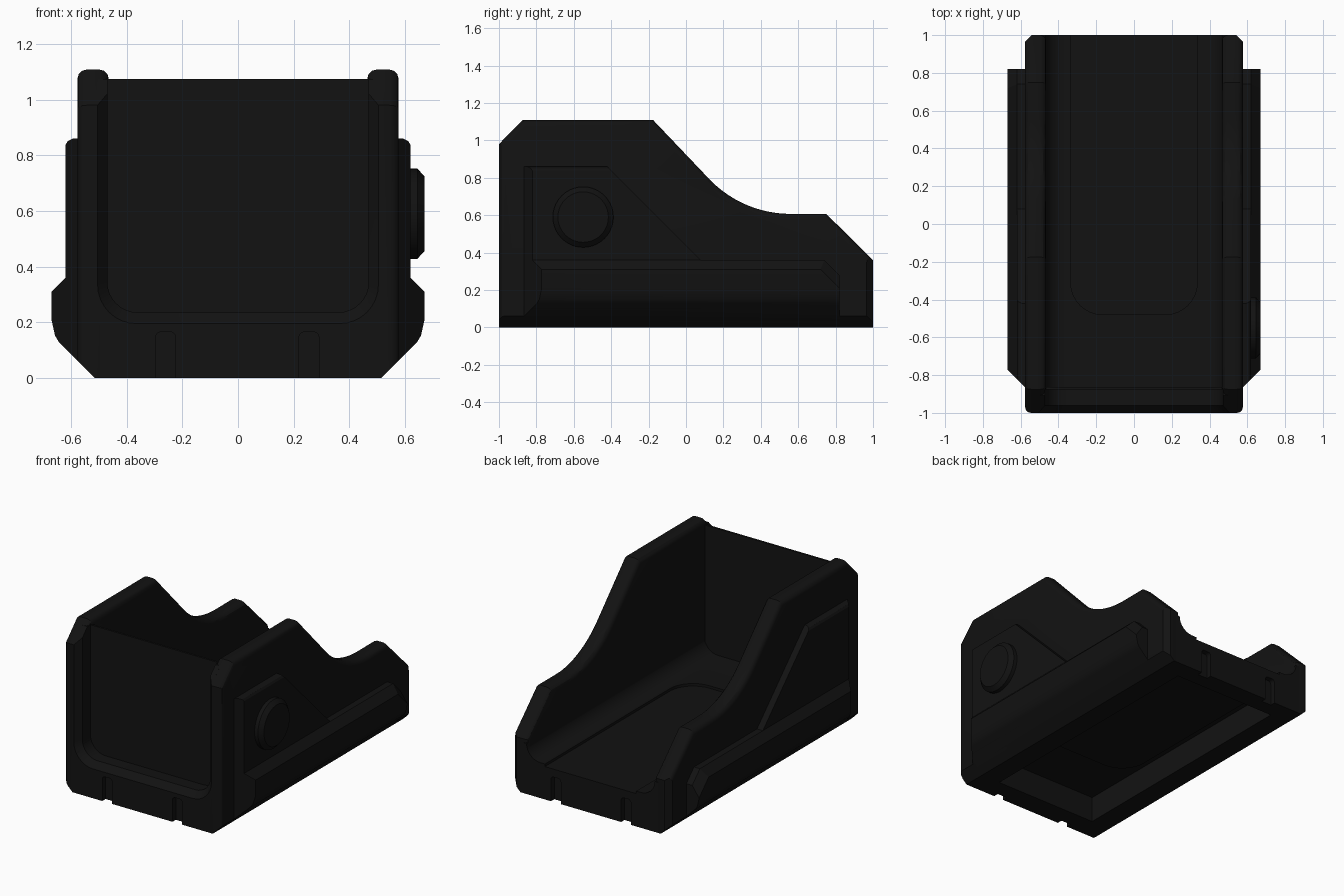
import bpy, bmesh
from math import sin, cos, pi, radians

if "Cube" in bpy.data.objects:
    bpy.data.objects.remove(bpy.data.objects["Cube"])

black = bpy.data.materials.new("black_plastic")
black.diffuse_color = (0.006, 0.006, 0.006, 1)
black.use_nodes = True
black.node_tree.nodes["Principled BSDF"].inputs["Base Color"].default_value = black.diffuse_color


def arc(cx, cy, r, a0, a1, n=8):
    return [(cx + r * cos(radians(a0 + (a1 - a0) * i / n)),
             cy + r * sin(radians(a0 + (a1 - a0) * i / n))) for i in range(n + 1)]


def place(axis, p, t):
    return {"x": (t, p[0], p[1]), "y": (p[0], t, p[1]), "z": (p[0], p[1], t)}[axis]


def loft(name, loops, planes=(), round_caps=0):
    """Solid through matching loops; optional rounded x-cap edges and plane cuts."""
    bm = bmesh.new()
    rows = [[bm.verts.new(p) for p in loop] for loop in loops]
    n = len(rows[0])
    for a, b in zip(rows, rows[1:]):
        for i in range(n):
            bm.faces.new((a[i], a[(i + 1) % n], b[(i + 1) % n], b[i]))
    bm.faces.new(rows[0][::-1])
    bm.faces.new(rows[-1])
    bmesh.ops.recalc_face_normals(bm, faces=bm.faces)
    if round_caps:
        edges = [e for e in bm.edges
                 if abs(e.verts[0].co.x - e.verts[1].co.x) < 1e-5
                 and max(v.co.z for v in e.verts) > 0.01]
        bmesh.ops.bevel(bm, geom=edges, offset=round_caps, segments=3,
                        profile=0.5, affect='EDGES', clamp_overlap=True)
    for co, no in planes:
        cut = bmesh.ops.bisect_plane(bm, geom=bm.verts[:] + bm.edges[:] + bm.faces[:],
                                     plane_co=co, plane_no=no, clear_outer=True)
        edges = [g for g in cut["geom_cut"] if isinstance(g, bmesh.types.BMEdge)]
        bmesh.ops.holes_fill(bm, edges=edges, sides=0)
    bmesh.ops.recalc_face_normals(bm, faces=bm.faces)
    me = bpy.data.meshes.new(name)
    bm.to_mesh(me)
    bm.free()
    me.materials.append(black)
    ob = bpy.data.objects.new(name, me)
    bpy.context.collection.objects.link(ob)
    return ob


def prism(name, axis, pts, lo, hi, **kw):
    return loft(name, [[place(axis, p, t) for p in pts] for t in (lo, hi)], **kw)


def box(name, x0, x1, y0, y1, z0, z1):
    return prism(name, "z", [(x0, y0), (x1, y0), (x1, y1), (x0, y1)], z0, z1)


def finish(ob, cutters=(), mirror=False):
    bpy.ops.object.select_all(action='DESELECT')
    bpy.context.view_layer.objects.active = ob
    ob.select_set(True)
    if mirror:
        m = ob.modifiers.new("mirror", 'MIRROR')
        bpy.ops.object.modifier_apply(modifier=m.name)
    for c in cutters:
        m = ob.modifiers.new("cut", 'BOOLEAN')
        m.operation, m.solver, m.object = 'DIFFERENCE', 'EXACT', c
        bpy.ops.object.modifier_apply(modifier=m.name)
    bpy.ops.object.shade_smooth_by_angle(angle=radians(30))


# Cutters: deep front recess with sloped rim, underside cavity, end notches, floor inlay
def recess_loop(hw, zb, r, y):
    pts = [(-hw, 1.3)] + arc(-hw + r, zb + r, r, 180, 270) \
        + arc(hw - r, zb + r, r, 270, 360) + [(hw, 1.3)]
    return [place("y", p, y) for p in pts]


recess = loft("recess_cutter", [recess_loop(0.505, 0.195, 0.14, -1.1),
                                recess_loop(0.505, 0.195, 0.14, -1.0),
                                recess_loop(0.47, 0.235, 0.11, -0.96),
                                recess_loop(0.47, 0.235, 0.11, -0.875)])
cavity = box("cavity_cutter", -0.375, 0.375, -0.85, 0.87, -0.1, 0.17)
notches = []
for x in (-0.26, 0.255):
    for y in (-1, 1):
        pts = [(x - 0.036, -0.1), (x + 0.036, -0.1)] \
            + arc(x + 0.016, 0.145, 0.02, 0, 90, 4) + arc(x - 0.016, 0.145, 0.02, 90, 180, 4)
        notches.append(prism("notch_cutter", "y", pts, y - 0.035, y + 0.035))
inlay_plan = [(0.335, 1.05), (-0.335, 1.05)] + arc(-0.165, -0.31, 0.17, 180, 270) \
    + arc(0.165, -0.31, 0.17, 270, 360)
inlay = prism("inlay_cutter", "z", inlay_plan, 0.218, 0.5)

# Scooped side walls with rounded edges and chamfered foot
under = ((0.515, 0, 0), (1, 0, -1))
side = [(-1, 0), (-1, 0.98), (-0.875, 1.108), (-0.175, 1.108)] \
    + arc(0.56, 1.21, 0.603, 225, 270, 12) + [(0.75, 0.607), (1, 0.36), (1, 0)]
walls = prism("side_walls", "x", side, 0.465, 0.577, round_caps=0.032,
              planes=[under, ((0.56, 0.983, 0), (1, 1, 0))])
finish(walls, [recess], mirror=True)

# Floor tray with filleted sides
half = [(0.505, 0), (0.505, 0.335), (0.47, 0.335)] + arc(0.37, 0.335, 0.1, 0, -90)
tray = prism("floor_tray", "y", half + [(-x, z) for x, z in half[::-1]], -0.87, 1)
finish(tray, [cavity, inlay] + notches)

# Thin front wall set back behind a sloped frame and a flat ledge
front = [(-1, 0), (-1, 0.98), (-0.908, 1.075), (-0.862, 1.075), (-0.862, 0)]
finish(prism("front_wall", "x", front, -0.505, 0.505), [recess] + notches[::2])

# Underside pad below the floor inlay
pad_plan = [(x, min(y, 0.87)) for x, y in inlay_plan]
finish(prism("underside_pad", "z", pad_plan, 0.16, 0.18))

# Lower side skirts, cut from a block by chamfer planes
corner = ((0.577, -0.865, 0), (1, -1, 0))
skirt = prism("side_skirts", "x",
              [(-0.87, 0), (-0.87, 0.36), (0.74, 0.36), (0.82, 0.28), (0.82, 0)],
              0.5, 0.67, planes=[under, corner,
                                 ((0.645, 0, 0.13), (1, 0, -0.6)),
                                 ((0.662, 0, 0.17), (1, 0, -0.22)),
                                 ((0.62, 0, 0.36), (1, 0, 1)),
                                 ((0.62, 0.74, 0.36), (1, 0.707, 0.707))])
finish(skirt, mirror=True)

# Raised side panels with slanted rear edge
panel = prism("side_panels", "x",
              [(-0.87, 0.1), (-0.87, 0.86), (-0.42, 0.86), (0.08, 0.36), (0.08, 0.1)],
              0.53, 0.62, planes=[under, corner,
                                  ((0.608, 0, 0.853), (0.5, 0, 1)),
                                  ((0.62, 0, 0.838), (1, 0, 0.6))])
finish(panel, mirror=True)

# Round button on the right side only
rings = [(0.6, 0.162), (0.645, 0.162), (0.67, 0.135)]
button = loft("side_button", [[(x, -0.55 + r * cos(2 * pi * i / 40), 0.59 + r * sin(2 * pi * i / 40))
                               for i in range(40)] for x, r in rings])
finish(button)

# Remove the cutters
for c in [recess, cavity, inlay] + notches:
    bpy.data.objects.remove(c)
